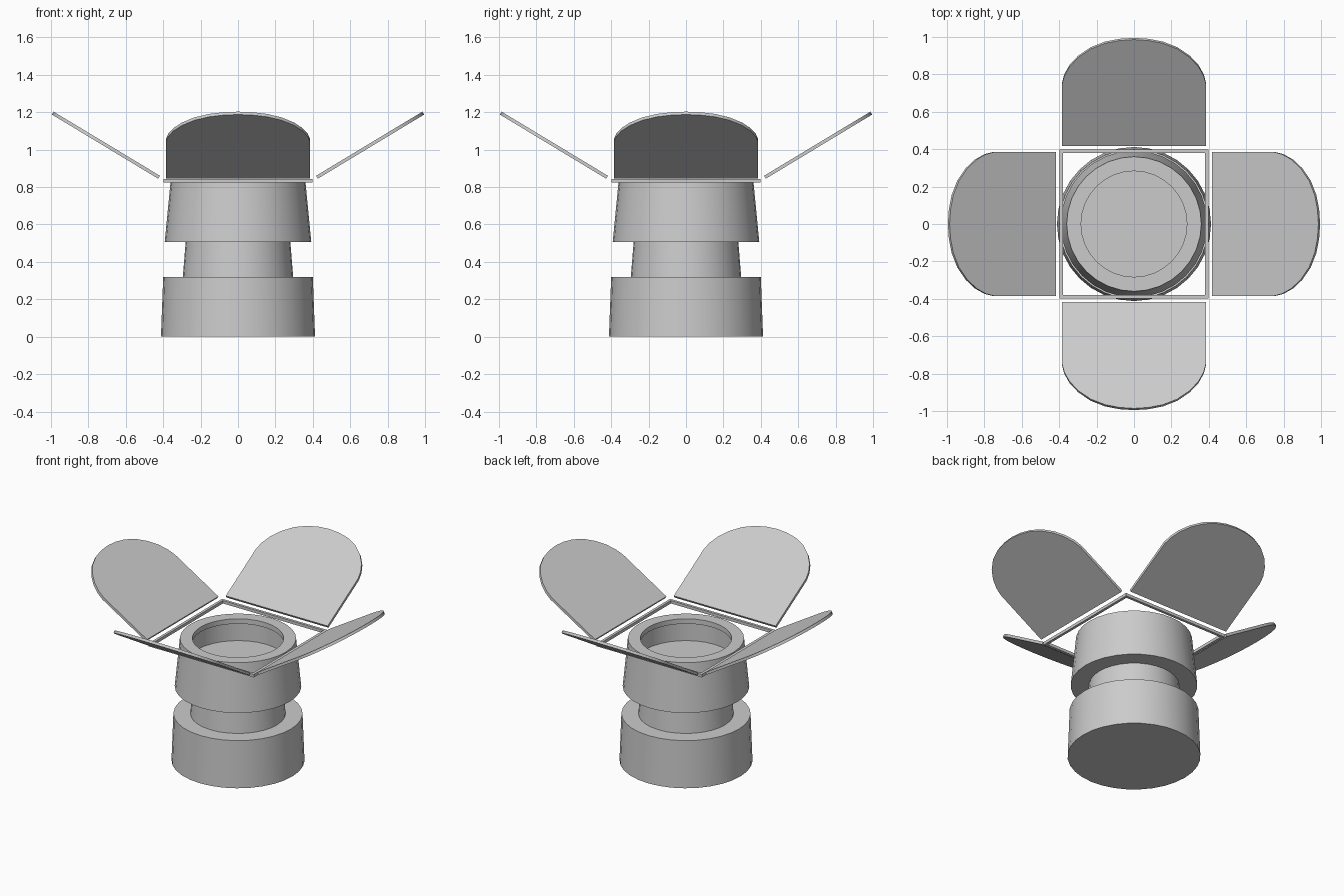
import bpy, bmesh, math
from mathutils import Vector, Matrix

if "Cube" in bpy.data.objects:
    bpy.data.objects.remove(bpy.data.objects["Cube"])

def finish(name, bm, smooth=False):
    bmesh.ops.recalc_face_normals(bm, faces=bm.faces)
    me = bpy.data.meshes.new(name)
    bm.to_mesh(me)
    bm.free()
    ob = bpy.data.objects.new(name, me)
    bpy.context.collection.objects.link(ob)
    if smooth:
        bpy.ops.object.select_all(action='DESELECT')
        bpy.context.view_layer.objects.active = ob
        ob.select_set(True)
        bpy.ops.object.shade_smooth_by_angle(angle=math.radians(30))
    return ob

def lathe(name, profile, n=32):
    """Revolve (radius, z) points about z and cap both ends."""
    bm = bmesh.new()
    rings = [[bm.verts.new((r * math.cos(2 * math.pi * i / n),
                            r * math.sin(2 * math.pi * i / n), z))
              for i in range(n)] for r, z in profile]
    for a, b in zip(rings, rings[1:]):
        for i in range(n):
            j = (i + 1) % n
            bm.faces.new((a[i], a[j], b[j], b[i]))
    bm.faces.new(rings[0])
    bm.faces.new(rings[-1])
    return finish(name, bm, True)

# Lamp housing: base, neck, head and the recessed lens behind a thin lip
lathe("lamp_body", [(.412, 0), (.40, .32), (.295, .32), (.28, .505),
                    (.392, .505), (.36, .834), (.283, .834), (.283, .80),
                    (.305, .80), (.305, .675)])

# Thin square frame around the opening
bm = bmesh.new()
loops = [[bm.verts.new((sx * h, sy * h, z))
          for sx, sy in ((-1, -1), (1, -1), (1, 1), (-1, 1))]
         for h, z in ((.398, .824), (.398, .844), (.38, .844), (.38, .824))]
for k in range(4):
    a, b = loops[k], loops[(k + 1) % 4]
    for i in range(4):
        j = (i + 1) % 4
        bm.faces.new((a[i], a[j], b[j], b[i]))
finish("door_frame", bm)

# Four tilted doors with rounded outer ends: (distance from axis, half width)
half = [(.427, .385), (.755, .385), (.80, .373), (.85, .345), (.90, .298),
        (.945, .232), (.975, .155), (.99, .078)]
outline = half + [(.995, 0)] + [(h, -w) for h, w in reversed(half)]
tilt = math.radians(31.1)
normal = Vector((-math.sin(tilt), 0, math.cos(tilt))) * .018
for k, side in enumerate(("right", "back", "left", "front")):
    bm = bmesh.new()
    low = [bm.verts.new((h, w, .845 + (h - .427) * math.tan(tilt))) for h, w in outline]
    top = [bm.verts.new(v.co + normal) for v in low]
    bm.faces.new(low)
    bm.faces.new(top)
    for i in range(len(low)):
        j = (i + 1) % len(low)
        bm.faces.new((low[i], low[j], top[j], top[i]))
    bmesh.ops.transform(bm, matrix=Matrix.Rotation(k * math.pi / 2, 4, 'Z'), verts=bm.verts)
    finish(side + "_door", bm, True)
